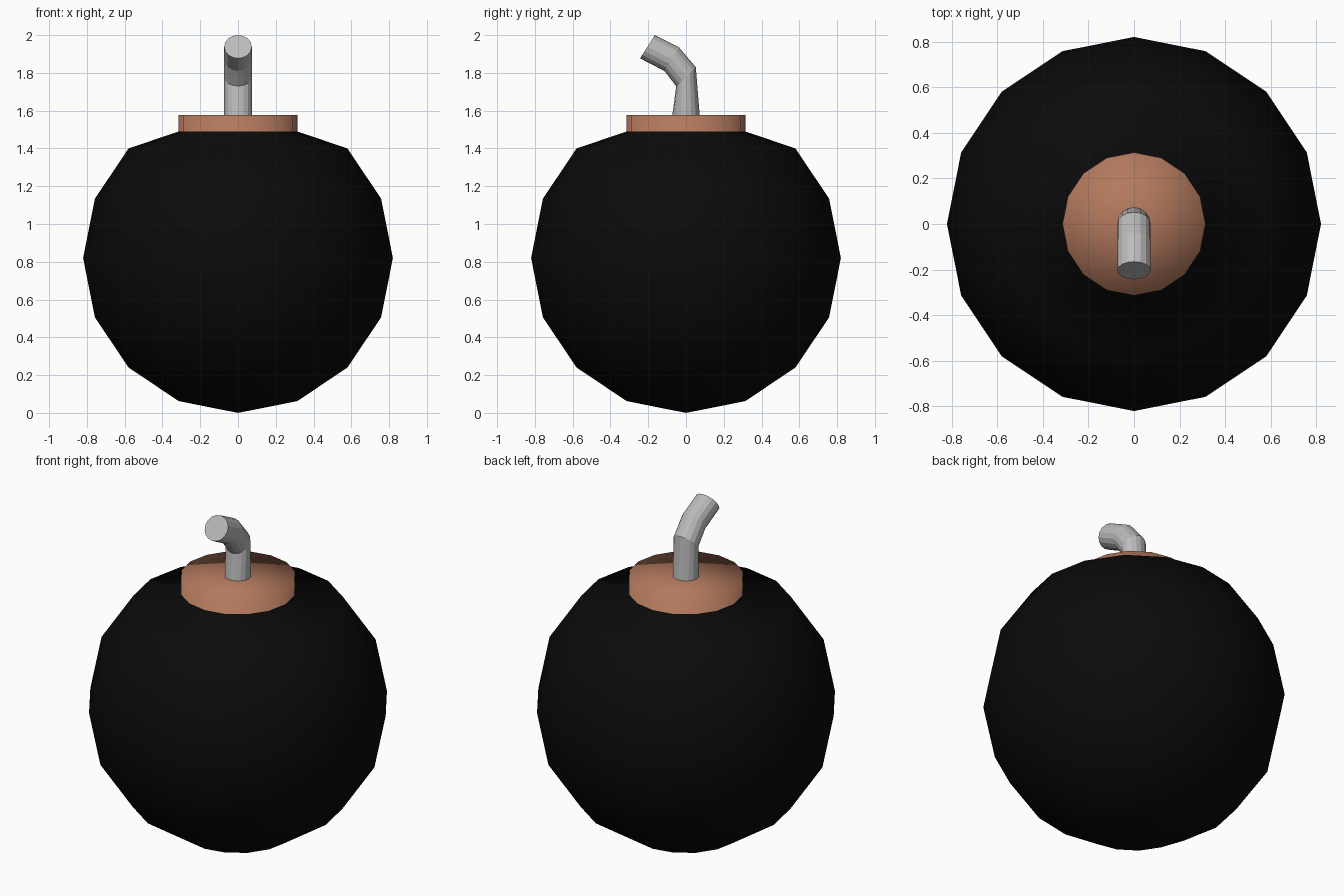
import bpy, bmesh
from math import sin, cos, tau
from mathutils import Vector, Matrix

if "Cube" in bpy.data.objects:
    bpy.data.objects.remove(bpy.data.objects["Cube"])

R = 0.82          # ball radius
COLLAR_LOW = 1.49
SIDES = 16


def material(name, rgb):
    m = bpy.data.materials.new(name)
    m.diffuse_color = (*rgb, 1)
    m.use_nodes = True
    m.node_tree.nodes["Principled BSDF"].inputs["Base Color"].default_value = m.diffuse_color
    return m


def make_object(name, bm, mats, smooth):
    bmesh.ops.recalc_face_normals(bm, faces=bm.faces)
    for f in bm.faces:
        f.smooth = smooth
    me = bpy.data.meshes.new(name)
    bm.to_mesh(me)
    bm.free()
    for m in mats:
        me.materials.append(m)
    ob = bpy.data.objects.new(name, me)
    bpy.context.collection.objects.link(ob)
    return ob


black = material("black", (0.003, 0.003, 0.003))
brown = material("copper_brown", (0.45, 0.19, 0.11))
grey = material("light_grey", (0.5, 0.5, 0.5))

# Ball: low sphere with its top cut flat and drawn up into a collar
bm = bmesh.new()
bmesh.ops.create_uvsphere(bm, u_segments=SIDES, v_segments=8, radius=R,
                          matrix=Matrix.Translation((0, 0, R)))
pole = max(bm.verts, key=lambda v: v.co.z)
bmesh.ops.delete(bm, geom=[pole], context='VERTS')
rim_z = max(v.co.z for v in bm.verts)
rim_edges = [e for e in bm.edges if e.is_boundary]
for v in {v for e in rim_edges for v in e.verts}:
    v.co.z = COLLAR_LOW
wall = bmesh.ops.extrude_edge_only(bm, edges=rim_edges)["geom"]
for v in wall:
    if isinstance(v, bmesh.types.BMVert):
        v.co.z = rim_z
# Collar top, fanned to a centre point
top_edges = [e for e in bm.edges if e.is_boundary]
centre = bm.verts.new((0, 0, rim_z))
for e in top_edges:
    bm.faces.new((*e.verts, centre))
for f in bm.faces:
    f.material_index = 1 if f.calc_center_median().z > COLLAR_LOW else 0
make_object("ball_with_collar", bm, [black, brown], True)

# Fuse: bent tube; each ring is given by its top/rear and bottom/front (y, z) points
rings = [((0.073, 1.57), (-0.073, 1.57)),
         ((0.052, 1.83), (-0.052, 1.73)),
         ((-0.037, 1.935), (-0.114, 1.81)),
         ((-0.165, 2.0), (-0.243, 1.877))]
bm = bmesh.new()
loops = []
for a, b in rings:
    a, b = Vector((0, *a)), Vector((0, *b))
    mid, half = (a + b) / 2, (a - b) / 2
    loops.append([bm.verts.new(mid + half * cos(tau * i / SIDES)
                               + Vector((0.073 * sin(tau * i / SIDES), 0, 0)))
                  for i in range(SIDES)])
for lo, hi in zip(loops, loops[1:]):
    for i in range(SIDES):
        j = (i + 1) % SIDES
        bm.faces.new((lo[i], lo[j], hi[j], hi[i]))
bm.faces.new(loops[0])
bm.faces.new(loops[-1])
make_object("fuse", bm, [grey], False)
